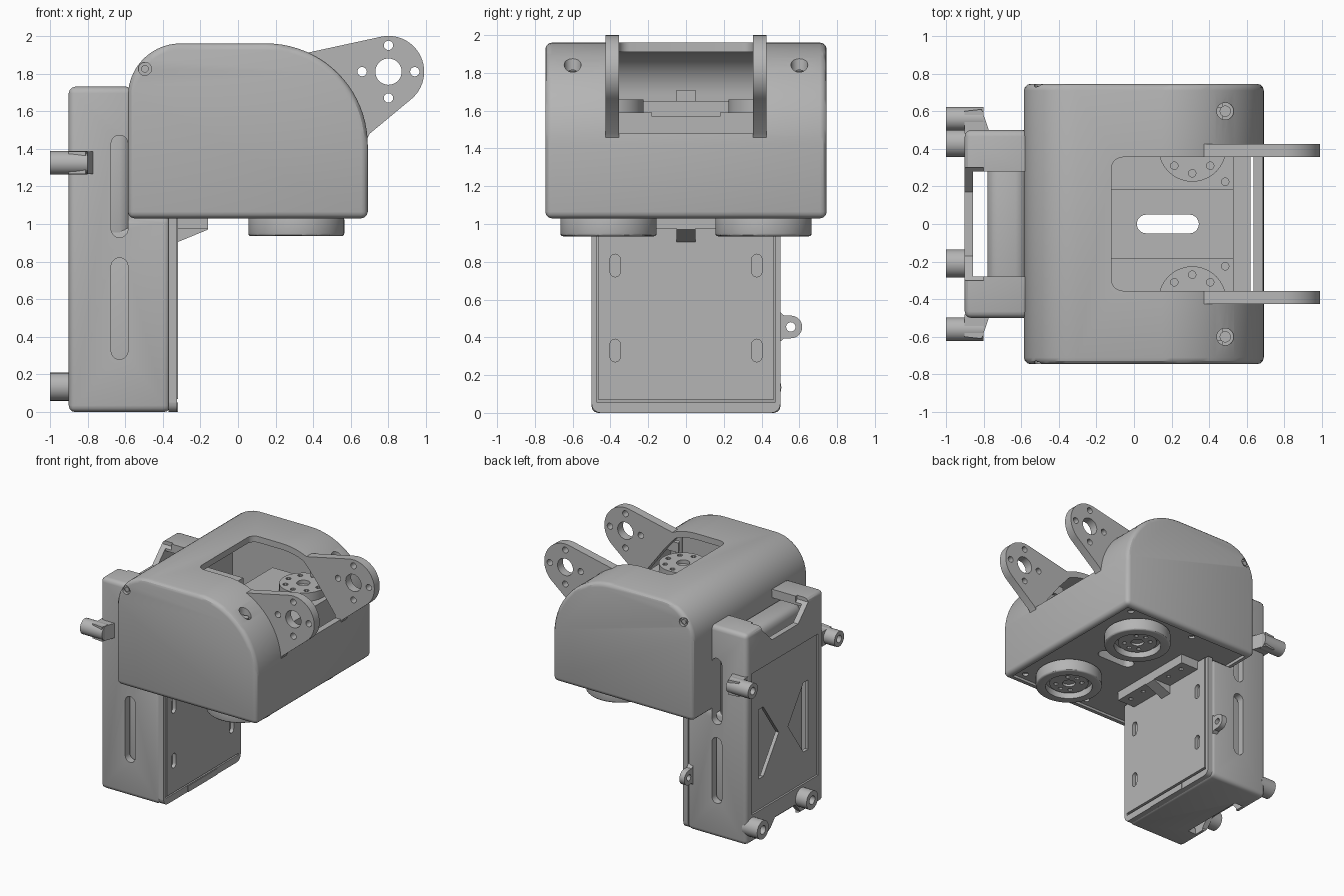
import bpy, bmesh, math

if "Cube" in bpy.data.objects:
    bpy.data.objects.remove(bpy.data.objects["Cube"])

mat = bpy.data.materials.new("light grey plastic")
mat.diffuse_color = (0.46, 0.46, 0.46, 1)
mat.use_nodes = True
mat.node_tree.nodes["Principled BSDF"].inputs["Base Color"].default_value = mat.diffuse_color


def prism(name, pts, axis, a, b, bevel=0, seg=3):
    """Extrude a 2D outline along an axis from a to b."""
    place = {'x': lambda u, v, w: (w, u, v), 'y': lambda u, v, w: (u, w, v),
             'z': lambda u, v, w: (u, v, w)}[axis]
    bm = bmesh.new()
    lo = [bm.verts.new(place(u, v, a)) for u, v in pts]
    hi = [bm.verts.new(place(u, v, b)) for u, v in pts]
    bm.faces.new(lo)
    bm.faces.new(hi)
    n = len(pts)
    for i in range(n):
        j = (i + 1) % n
        bm.faces.new((lo[i], lo[j], hi[j], hi[i]))
    bmesh.ops.recalc_face_normals(bm, faces=bm.faces)
    me = bpy.data.meshes.new(name)
    bm.to_mesh(me)
    bm.free()
    me.materials.append(mat)
    ob = bpy.data.objects.new(name, me)
    bpy.context.collection.objects.link(ob)
    if bevel:
        m = ob.modifiers.new("bevel", 'BEVEL')
        m.width, m.segments, m.use_clamp_overlap = bevel, seg, False
        m.limit_method, m.angle_limit = 'ANGLE', math.radians(40)
        apply(ob, m)
    return ob


def apply(ob, m):
    bpy.context.view_layer.objects.active = ob
    bpy.ops.object.modifier_apply(modifier=m.name)


def box(name, x, y, z, bevel=0):
    return prism(name, [(x[0], y[0]), (x[1], y[0]), (x[1], y[1]), (x[0], y[1])], 'z', *z, bevel)


def arc(cu, cv, r, a0, a1, n):
    return [(cu + r * math.cos(math.radians(a0 + (a1 - a0) * i / n)),
             cv + r * math.sin(math.radians(a0 + (a1 - a0) * i / n))) for i in range(n + 1)]


def rod(name, u, v, r, axis, a, b, n=32, bevel=0):
    return prism(name, arc(u, v, r, 0, 360 - 360 / n, n - 1), axis, a, b, bevel)


def slot(u, v, half, r):
    """Upright stadium outline."""
    return arc(u, v + half - r, r, 0, 180, 10) + arc(u, v - half + r, r, 180, 360, 10)


def cut(ob, *cutters):
    for c in cutters:
        m = ob.modifiers.new("cut", 'BOOLEAN')
        m.operation, m.solver, m.object = 'DIFFERENCE', 'EXACT', c
        apply(ob, m)
        bpy.data.objects.remove(c)


def shell(t, z0):
    """Side outline of the head housing, inset by t."""
    return ([(-.585 + t, z0), (.69 - t, z0)] + arc(.15, 1.42, .54 - t, 0, 90, 20)
            + arc(-.305, 1.68, .28 - t, 90, 180, 14))


# Head housing: rounded shell, open below, with a top notch
head = prism("head_housing", shell(0, 1.03), 'y', -.745, .745, .035)
cut(head, prism("c", shell(.05, .9), 'y', -.69, .69),
    prism("c", [(1, -.355), (1, .355)] + arc(-.06, .295, .06, 90, 180, 6)
          + arc(-.06, -.295, .06, 180, 270, 6), 'z', 1.48, 2.2))
for s in (-1, 1):
    cut(head, rod("c", .485, s * .6, .045, 'z', 1.79, 2.1, 24),
        rod("c", -.495, 1.825, .035, 'y', s * .72, s * .8, 24))
    rod("screw_head", .485, s * .6, .03, 'z', 1.6, 1.81, 16)
    rod("side_screw", -.495, 1.825, .02, 'y', s * .69, s * .735, 16)

# Underside plate with centre slot and corner screw holes
plate = box("base_plate", (-.53, .62), (-.69, .69), (1.05, 1.09))
long_slot = [(v, u) for u, v in slot(0, .18, .165, .05)]
cut(plate, prism("c", long_slot, 'z', .9, 1.2))
for x in (-.05, .56):
    for y in (-.63, .63):
        cut(plate, rod("c", x, y, .025, 'z', 1, 1.07, 12))

# Centre bridge between the motors, and a ledge behind it
bridge = box("centre_bridge", (-.12, .53), (-.18, .18), (1.09, 1.57))
cut(bridge, prism("c", long_slot, 'z', 1, 1.7))
box("rear_ledge", (-.5, -.12), (-.24, .24), (1.52, 1.65))
box("ledge_block", (-.45, -.25), (-.05, .05), (1.65, 1.71))

for s in (-1, 1):
    # Motor, round horn and wheel
    motor = box("motor", (-.12, .53), sorted((s * .18, s * .62)), (1.09, 1.59))
    cut(motor, rod("c", .485, s * .225, .02, 'z', 1.5, 1.7, 12))
    horn = rod("motor_horn", .31, s * .405, .18, 'z', 1.58, 1.66, 40)
    cut(horn, rod("c", .31, s * .405, .05, 'z', 1.63, 1.8, 20))
    hub = rod("wheel_hub", .31, s * .41, .15, 'z', .965, 1.06, 32)
    cut(hub, rod("c", .31, s * .41, .05, 'z', .9, .985, 20))
    for k in range(8):
        a = k * math.pi / 4
        dx, dy = math.cos(a), math.sin(a)
        cut(horn, rod("c", .31 + .135 * dx, s * .405 + .135 * dy, .02, 'z', 1.62, 1.8, 10))
        if k % 4:
            cut(hub, rod("c", .31 + .1 * dx, s * .41 + .1 * dy, .018, 'z', .9, .985, 10))
    wheel = rod("wheel", .31, s * .41, .255, 'z', .935, 1.04, 56, .015)
    cut(wheel, rod("c", .31, s * .41, .18, 'z', .9, .99, 40))

    # Mounting ear with a ring of holes
    ear = prism("mounting_ear", arc(.8, 1.81, .19, -50, 100, 24)
                + [(.32, 1.9), (.45, 1.75), (.6, 1.55), (.68, 1.44), (.70, 1.48)],
                'y', *sorted((s * .355, s * .425)))
    cut(ear, rod("c", .8, 1.81, .07, 'y', -.6, .6))
    for dx, dz in ((.14, 0), (-.14, 0), (0, .14), (0, -.14)):
        cut(ear, rod("c", .8 + dx, 1.81 + dz, .025, 'y', -.6, .6, 16))
    # Flared root of the ear
    prism("ear_root", [(.36, s * .42), (.38, s * .46), (.45, s * .435), (.58, s * .42)],
          'z', 1.72, 1.8)

# Rear case: hollow body behind and below the head
case = prism("rear_case", [(-.9, 0), (-.36, 0), (-.36, 1.04), (-.56, 1.04), (-.56, 1.73),
                           (-.9, 1.73)], 'y', -.5, .5, .035)
cut(case, box("c", (-.855, -.585), (-.44, .44), (.05, 1.66)),
    box("c", (-.6, -.4), (-.44, .44), (.05, .99)),
    box("c", (-.855, -.5), (-.28, .28), (1.6, 1.9)),
    box("c", (-.855, -.78), (-.28, .28), (-.1, .1)),
    box("c", (-1, -.885), (-.43, .43), (.23, 1.39)),
    prism("c", [(-.3, 1.8), (.3, 1.8), (.3, 1.7), (.17, 1.57), (-.17, 1.57), (-.3, 1.7)],
          'x', -1, -.8),
    prism("c", [(-.2, -.1), (.2, -.1), (.2, .02), (.13, .1), (-.13, .1), (-.2, .02)],
          'x', -1, -.8))
for z, h in ((.55, .27), (1.2, .272)):
    cut(case, prism("c", slot(-.63, z, h, .045), 'y', -.6, .6))
for s in (-1, 1):
    cut(case, prism("c", [(s * .32, .48), (s * .32, 1.05), (s * .26, 1.05), (s * .06, .765),
                          (s * .26, .48)], 'x', -1, -.8))
box("battery", (-.78, -.42), (-.41, .41), (.05, .98), .03)
box("battery_top", (-.78, -.57), (-.41, .41), (.9, 1.62), .06)

# Front panel of the case with four slots, and the lip below it
panel = box("case_panel", (-.37, -.32), (-.465, .465), (.07, 1.04))
for y in (-.375, .375):
    for z in (.33, .78):
        cut(panel, prism("c", slot(y, z, .06, .027), 'x', -.35, -.2))
lip = [(-.5, 1.04), (-.5, .05)] + arc(-.45, .05, .05, 180, 270, 5) \
    + arc(.45, .05, .05, 270, 360, 5) + [(.5, 1.04), (.47, 1.04), (.47, .055), (-.47, .055),
                                       (-.47, 1.04)]
prism("panel_frame", lip, 'x', -.37, -.325)
box("latch", (-.36, -.32), (-.19, .19), (0, .05))

# Bracket and rib joining the panel to the head
bracket = box("bracket", (-.33, -.16), (-.38, .38), (.975, 1.06))
for y in (-.3, -.15, .15, .3):
    cut(bracket, rod("c", -.22, y, .018, 'z', .9, 1.0, 10))
prism("bracket_rib", [(-.33, .9), (-.16, .97), (-.16, 1.04), (-.33, 1.04)], 'y', -.05, .05)

for s in (-1, 1):
    # Side lugs
    lug = prism("side_lug", arc(s * .555, .455, .06, -90 * s, 90 * s, 16)
                + [(s * .52, .515), (s * .49, .54), (s * .49, .37), (s * .52, .395)],
                'x', -.415, -.37)
    cut(lug, rod("c", s * .555, .455, .025, 'x', -.6, -.2, 16))
    # Upper standoffs on arms
    post = rod("upper_standoff", s * .56, 1.325, .063, 'x', -1, -.8, 24)
    cut(post, rod("c", s * .56, 1.325, .03, 'x', -1.1, -.9, 16))
    prism("standoff_arm", [(-.9, s * .48), (-.9, s * .6), (-.81, s * .61), (-.765, s * .48)],
          'z', 1.265, 1.385)
# Lower standoffs, set off-centre on the back
for y in (.43, -.21):
    post = rod("lower_standoff", y, .135, .075, 'x', -1, -.86, 24)
    cut(post, rod("c", y, .135, .035, 'x', -1.1, -.92, 16))

# Smooth curved faces, keep edges sharp
for ob in bpy.context.scene.objects:
    ob.select_set(True)
bpy.ops.object.shade_smooth_by_angle(angle=math.radians(30))
